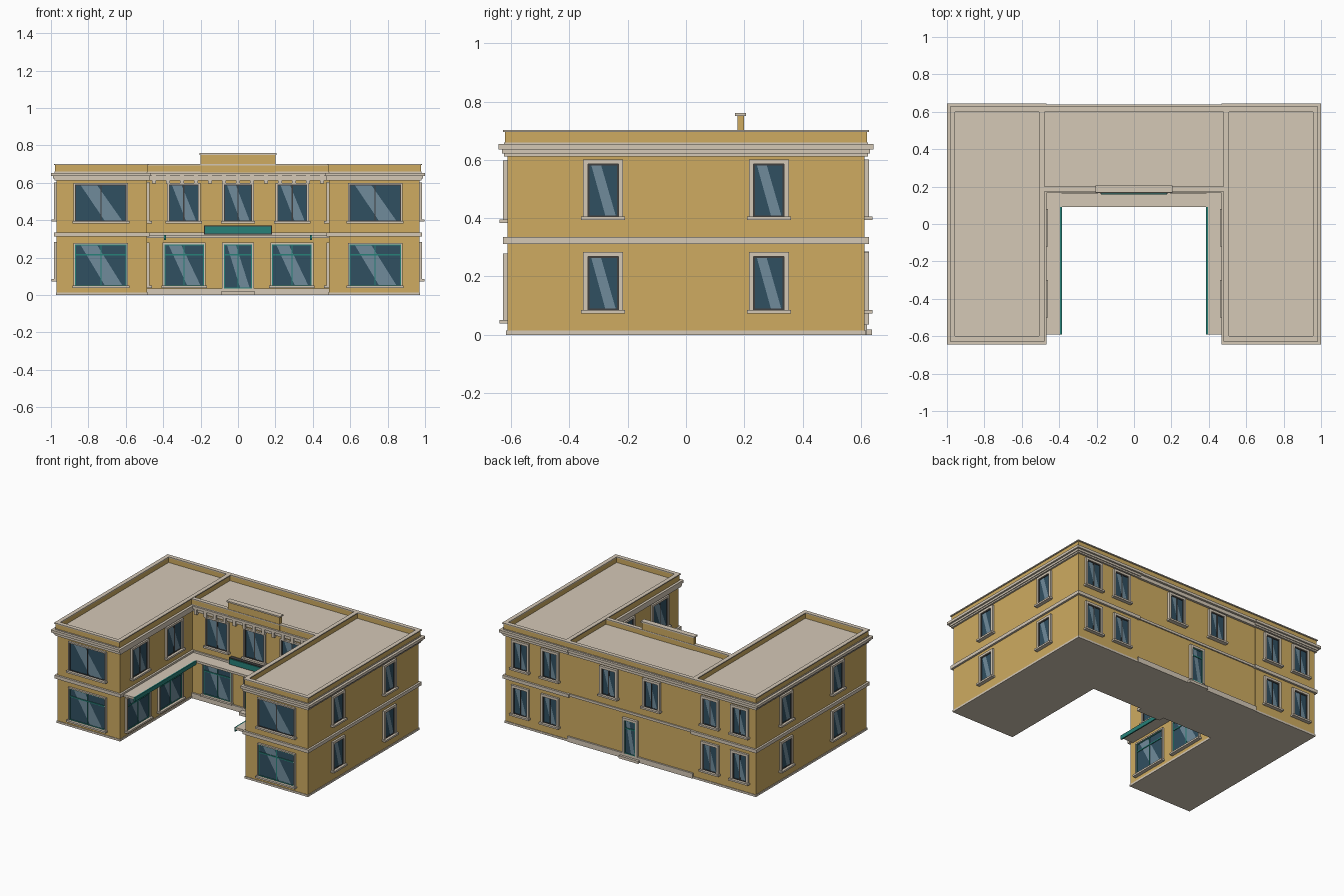
import bpy, bmesh
from math import radians
from mathutils import Matrix, Vector

if "Cube" in bpy.data.objects:
    bpy.data.objects.remove(bpy.data.objects["Cube"])

COLORS = {"wall": (0.62, 0.41, 0.12), "stone": (0.66, 0.58, 0.47), "glass": (0.03, 0.08, 0.12),
          "glint": (0.16, 0.26, 0.33), "teal": (0.02, 0.22, 0.19), "dark": (0.05, 0.05, 0.05)}
MATS = {}
for key, c in COLORS.items():
    MATS[key] = bpy.data.materials.new(key)
    MATS[key].diffuse_color = (*c, 1)
KEYS = list(COLORS)


def box(bm, mat, x0, x1, y0, y1, z0, z1):
    size = (x1 - x0, y1 - y0, z1 - z0)
    mid = Vector(((x0 + x1) / 2, (y0 + y1) / 2, (z0 + z1) / 2))
    geo = bmesh.ops.create_cube(bm, size=1, matrix=Matrix.Translation(mid) @ Matrix.Diagonal((*size, 1)))
    for f in {f for v in geo["verts"] for f in v.link_faces}:
        f.material_index = KEYS.index(mat)


def finish(name, bm, matrix=Matrix()):
    bmesh.ops.recalc_face_normals(bm, faces=bm.faces[:])
    used = sorted({f.material_index for f in bm.faces})
    for f in bm.faces:
        f.material_index = used.index(f.material_index)
    me = bpy.data.meshes.new(name)
    bm.to_mesh(me)
    bm.free()
    for i in used:
        me.materials.append(MATS[KEYS[i]])
    ob = bpy.data.objects.new(name, me)
    ob.matrix_world = matrix
    bpy.context.collection.objects.link(ob)
    return ob


def part(name, *boxes):
    bm = bmesh.new()
    for b in boxes:
        box(bm, *b)
    return finish(name, bm)


def window(name, x, y, angle, w, z0, z1, trim=0.016, bar="dark", transom=None, split=True, sill=True):
    """Local frame: x along the wall, -y outwards."""
    bm = bmesh.new()
    h, t = w / 2, trim
    box(bm, "glass", -h, h, -0.004, 0.01, z0, z1)
    # diagonal reflection
    for a, b, c, d in ((0.1, 0.42, 0.58, 0.92),):
        vs = [bm.verts.new((-h + u * w, -0.005, z)) for u, z in ((a, z1), (c, z0), (d, z0), (b, z1))]
        bm.faces.new(vs).material_index = KEYS.index("glint")
    # thin inner frame and glazing bars
    f = 0.005
    for b in ((-h, -h + f, z0, z1), (h - f, h, z0, z1), (-h, h, z0, z0 + f), (-h, h, z1 - f, z1)):
        box(bm, "dark" if bar == "dark" else "teal", b[0], b[1], -0.008, 0, b[2], b[3])
    if split:
        box(bm, bar, -0.003, 0.003, -0.008, 0, z0, z1)
    if transom:
        box(bm, bar, -h, h, -0.009, 0, transom - 0.004, transom + 0.004)
    # stone surround and sill
    box(bm, "stone", -h - t, -h, -0.014, 0.01, z0, z1 + t)
    box(bm, "stone", h, h + t, -0.014, 0.01, z0, z1 + t)
    box(bm, "stone", -h, h, -0.014, 0.01, z1, z1 + t)
    if sill:
        box(bm, "stone", -h - t - 0.007, h + t + 0.007, -0.026, 0.01, z0 - 0.012, z0)
    finish(name, bm, Matrix.Translation((x, y, 0)) @ Matrix.Rotation(radians(angle), 4, "Z"))


XO, XI, YF, YB, YC = 0.97, 0.486, -0.613, 0.613, 0.19   # wall planes
LOW, UP = (0.05, 0.27), (0.395, 0.59)


def ring(mat, x0, x1, y0, y1, z0, z1, t):
    return [(mat, x0, x0 + t, y0, y1, z0, z1), (mat, x1 - t, x1, y0, y1, z0, z1),
            (mat, x0 + t, x1 - t, y0, y0 + t, z0, z1), (mat, x0 + t, x1 - t, y1 - t, y1, z0, z1)]


def layer(s, out, z0, z1, mat="stone", inner=None):
    i = XI - (out if inner is None else inner)
    xs = sorted((s * i, s * (XO + out)))
    return (mat, *xs, YF - out, YB + out, z0, z1)


for s, side in ((-1, "left"), (1, "right")):
    # wing body, plinth, storey band, cornice
    part(side + "_wing_walls", layer(s, 0, 0.012, 0.65, "wall"))
    part(side + "_wing_plinth", layer(s, 0.004, 0, 0.014))
    part(side + "_wing_storey_band", layer(s, 0.014, 0.312, 0.335))
    part(side + "_wing_cornice", layer(s, 0.012, 0.612, 0.622), layer(s, 0.018, 0.622, 0.636, inner=0.015),
         layer(s, 0.03, 0.636, 0.654, inner=0.018), layer(s, 0.012, 0.654, 0.66, inner=0))
    # wing parapet with coping
    xs = sorted((s * 0.484, s * 0.978))
    part(side + "_wing_parapet", *ring("wall", *xs, -0.621, 0.621, 0.655, 0.695, 0.018))
    xs = sorted((s * 0.479, s * 0.985))
    part(side + "_wing_coping", *ring("stone", *xs, -0.628, 0.628, 0.695, 0.702, 0.029))
    # front windows
    window(side + "_wing_front_shop_window", s * 0.733, YF, 0, 0.275, *LOW, 0.008, "teal", 0.215)
    window(side + "_wing_front_upper_window", s * 0.733, YF, 0, 0.275, *UP, 0.008)
    # outer side windows
    for y in (-0.284, 0.284):
        window(side + "_outer_lower_window", s * XO, y, 90 * s, 0.105, 0.085, 0.268, split=False)
        window(side + "_outer_upper_window", s * XO, y, 90 * s, 0.105, 0.405, 0.586, split=False)
    # courtyard side windows
    for y in (-0.42, -0.06):
        window(side + "_court_lower_window", s * XI, y, -90 * s, 0.25, *LOW, 0.01, "teal", 0.215)
    for y in (-0.40, -0.02):
        window(side + "_court_upper_window", s * XI, y, -90 * s, 0.16, *UP, 0.014)
    # back windows
    for x in (0.62, 0.85):
        window(side + "_back_lower_window", s * x, YB, 180, 0.105, 0.085, 0.268)
        window(side + "_back_upper_window", s * x, YB, 180, 0.105, 0.405, 0.586)
    window(side + "_back_centre_window", s * 0.165, YB, 180, 0.105, 0.405, 0.586)
    # centre front windows
    window(side + "_centre_lower_window", s * 0.288, YC, 0, 0.21, *LOW, 0.01, "teal", 0.215)
    window(side + "_centre_upper_window", s * 0.29, YC, 0, 0.16, *UP, 0.01)
    # canopy along the wing with teal edge
    xs = sorted((s * 0.395, s * XI))
    part(side + "_canopy", ("stone", *xs, -0.59, YC, 0.306, 0.322))
    xs = sorted((s * 0.386, s * 0.395))
    part(side + "_canopy_edge", ("teal", *xs, -0.59, 0.09, 0.294, 0.322))

# centre block
part("centre_walls", ("wall", -XI, XI, YC, YB - 0.004, 0.012, 0.65))
part("centre_plinth", ("stone", -XI, XI, YC - 0.012, YB + 0.008, 0, 0.036))
part("centre_storey_band", ("stone", -XI, XI, YC - 0.01, YB + 0.004, 0.318, 0.335))
part("centre_cornice", ("stone", -XI, XI, YC - 0.012, YB + 0.012, 0.612, 0.636),
     ("stone", -XI, XI, YC - 0.025, YB + 0.027, 0.636, 0.654),
     ("stone", -XI, XI, YC - 0.012, YB + 0.012, 0.654, 0.66))
part("cornice_brackets", *[("stone", x - 0.011, x + 0.011, YC - 0.02, YC + 0.01, 0.596, 0.636)
                           for x in [(i - 6) * 0.075 for i in range(13)]])
part("centre_parapet", ("wall", -XI, XI, 0.178, 0.196, 0.655, 0.693), ("wall", -XI, XI, 0.603, 0.621, 0.655, 0.695))
part("centre_coping", ("stone", -XI, XI, 0.173, 0.201, 0.693, 0.7), ("stone", -XI, XI, 0.6, 0.628, 0.695, 0.702))
part("raised_parapet", ("wall", -0.2, 0.2, 0.176, 0.199, 0.655, 0.75))
part("raised_parapet_cap", ("stone", -0.207, 0.207, 0.168, 0.206, 0.75, 0.76))
part("centre_canopy", ("stone", -0.395, 0.395, 0.09, YC, 0.306, 0.322))

# entrance, rear door, sign board
window("entrance_door", 0, YC, 0, 0.15, 0.036, 0.27, 0.01, "teal", 0.215, sill=False)
window("centre_upper_window", 0, YC, 0, 0.15, *UP, 0.01)
part("entrance_step", ("stone", -0.092, 0.092, 0.14, YC, 0, 0.02))
window("back_door", 0, YB, 180, 0.085, 0.036, 0.27, 0.016, "teal", 0.215, split=False, sill=False)
part("back_step", ("stone", -0.075, 0.075, YB, 0.638, 0.0, 0.018))
part("sign_board", ("dark", -0.182, 0.182, 0.162, YC, 0.324, 0.371),
     ("teal", -0.177, 0.177, 0.157, YC, 0.329, 0.366))

for m in bpy.data.materials:
    if m.users and not m.is_grease_pencil:
        m.use_nodes = True
        m.node_tree.nodes["Principled BSDF"].inputs["Base Color"].default_value = m.diffuse_color
